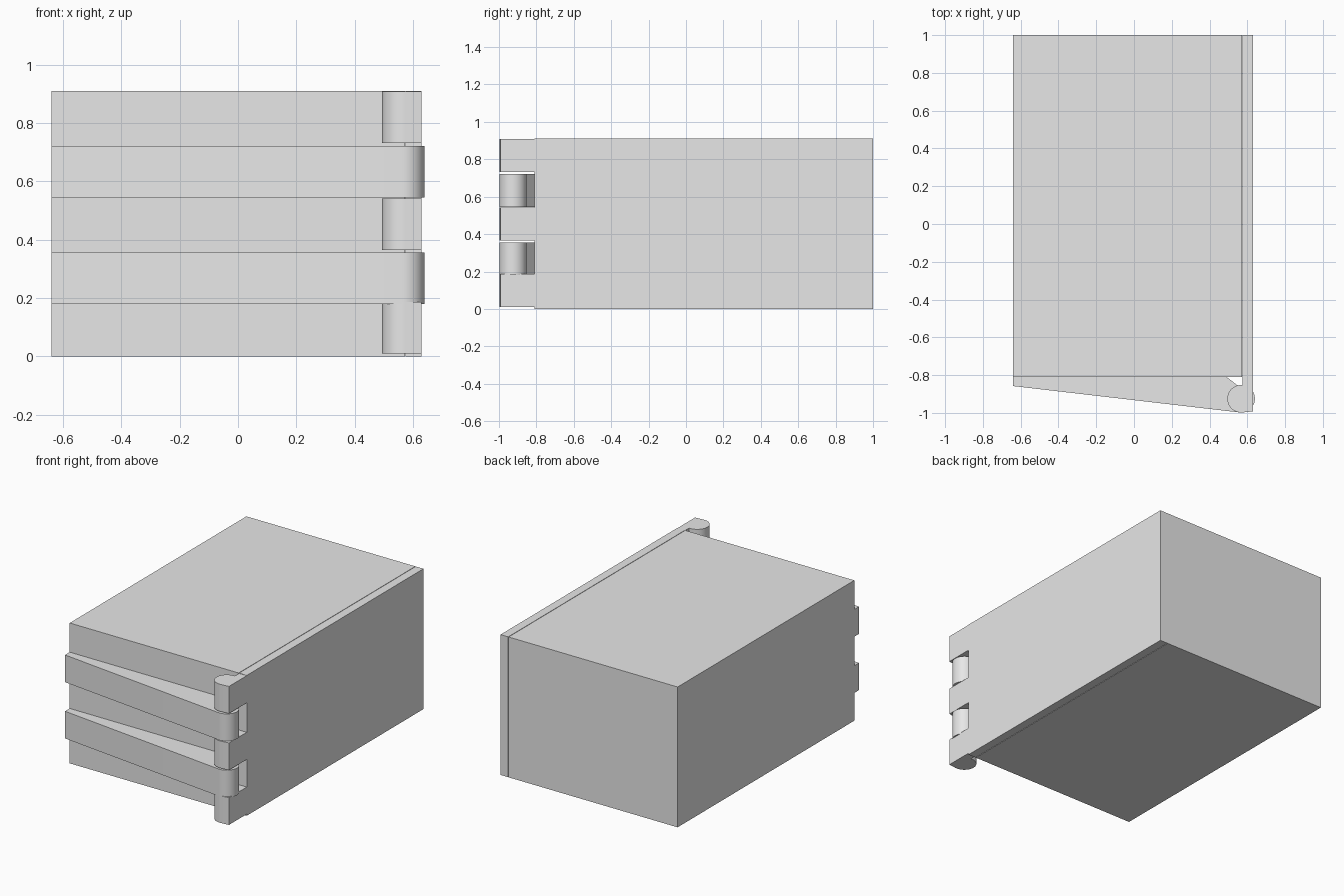
import bpy, bmesh
from math import radians, sin, cos

cube = bpy.data.objects.get("Cube")
if cube:
    bpy.data.objects.remove(cube, do_unlink=True)

# Single grey material
grey = bpy.data.materials.new("light grey")
grey.use_nodes = True
colour = (0.8, 0.8, 0.8, 1)
grey.diffuse_color = colour
grey.node_tree.nodes["Principled BSDF"].inputs["Base Color"].default_value = colour

LEFT, SEAM, RIGHT = -0.64, 0.572, 0.63
FACE, BACK, TOP = -0.81, 1.0, 0.91
PIN_X, PIN_Y, RADIUS = 0.567, -0.925, 0.073


def arc(start, end, steps=28):
    """Points on the hinge barrel between two angles in degrees."""
    angles = [radians(start + (end - start) * i / steps) for i in range(steps + 1)]
    return [(PIN_X + RADIUS * cos(a), PIN_Y + RADIUS * sin(a)) for a in angles]


def extrude(name, outline, bottom, top):
    """Raise a flat outline into a solid between two heights."""
    bm = bmesh.new()
    face = bm.faces.new([bm.verts.new((x, y, bottom)) for x, y in outline])
    raised = bmesh.ops.extrude_face_region(bm, geom=[face])["geom"]
    verts = [v for v in raised if isinstance(v, bmesh.types.BMVert)]
    bmesh.ops.translate(bm, verts=verts, vec=(0, 0, top - bottom))
    bmesh.ops.recalc_face_normals(bm, faces=bm.faces[:])
    mesh = bpy.data.meshes.new(name)
    bm.to_mesh(mesh)
    bm.free()
    mesh.materials.append(grey)
    obj = bpy.data.objects.new(name, mesh)
    bpy.context.collection.objects.link(obj)
    bpy.ops.object.select_all(action="DESELECT")
    obj.select_set(True)
    bpy.context.view_layer.objects.active = obj
    bpy.ops.object.shade_smooth_by_angle(angle=radians(30))
    return obj


def rectangle(x0, x1):
    return [(x0, FACE), (x1, FACE), (x1, BACK), (x0, BACK)]


# Main block and the side plate that carries the hinge
extrude("block", rectangle(LEFT, SEAM), 0, TOP)
extrude("side_plate", rectangle(SEAM + 0.003, RIGHT), 0, TOP)

# Fixed knuckles: round inside, flat along the plate's outer face
knuckle = [(RIGHT, FACE), (SEAM + 0.003, FACE)] + arc(84, 275) + [(RIGHT, -0.992)]
for name, low, high in (("lower", 0.01, 0.186), ("middle", 0.365, 0.541), ("upper", 0.732, 0.908)):
    extrude(name + "_knuckle", knuckle, low, high)

# Tapered straps wrapping round the pin line
strap = [(LEFT, FACE), (LEFT, -0.858)] + arc(-96, 105) + [(0.49, FACE)]
for name, low in (("lower", 0.18), ("upper", 0.545)):
    extrude(name + "_strap", strap, low, low + 0.176)
